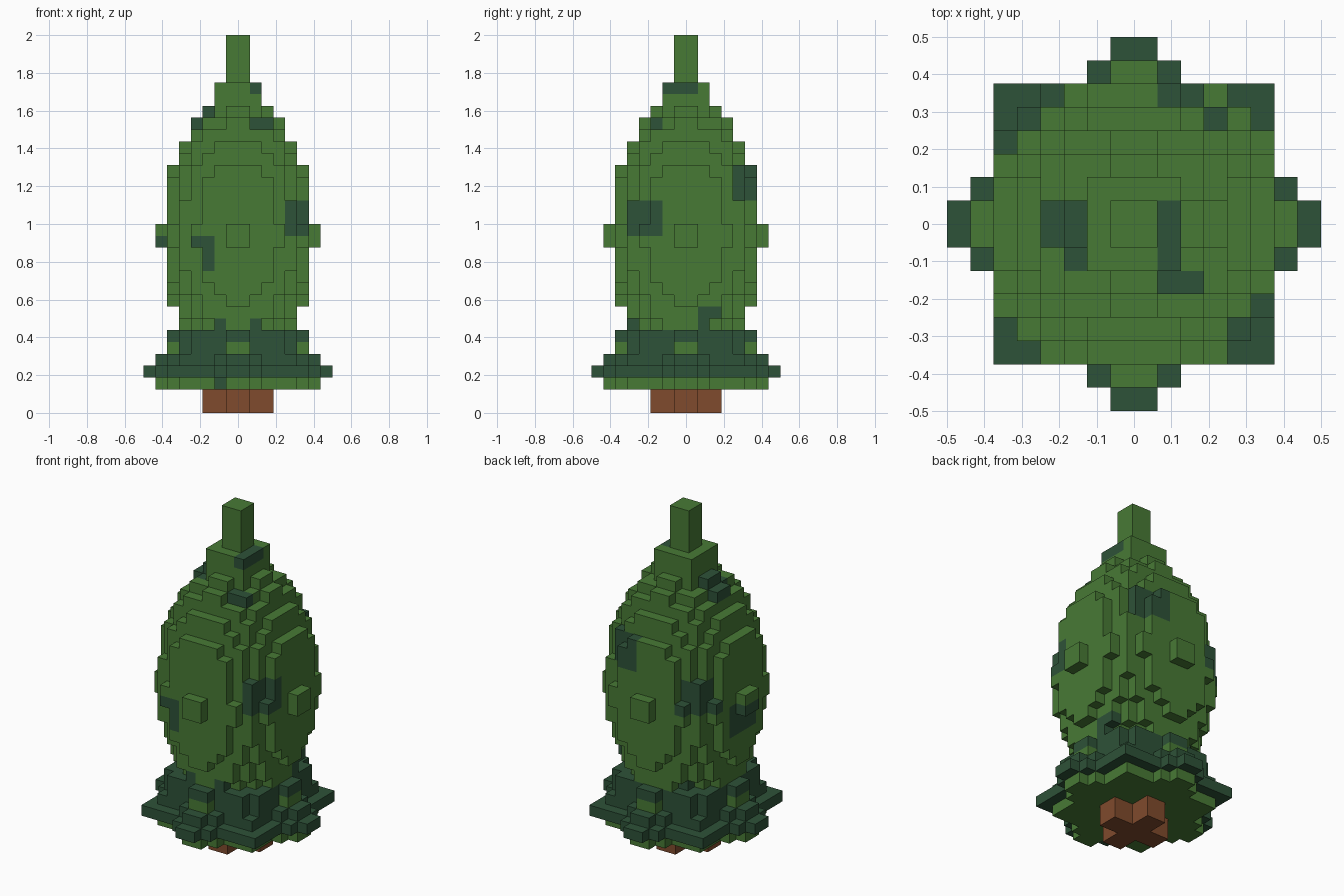
import bpy, bmesh, math
from mathutils import Vector

U = 1 / 16  # size of one cube cell

cube = bpy.data.objects.get("Cube")
if cube:
    bpy.data.objects.remove(cube, do_unlink=True)


def material(name, colour):
    m = bpy.data.materials.new(name)
    m.use_nodes = True
    m.diffuse_color = (*colour, 1)
    m.node_tree.nodes["Principled BSDF"].inputs["Base Color"].default_value = (*colour, 1)
    return m


LEAF, DARK, BARK = 0, 1, 2
materials = [
    material("leaf_green", (0.064, 0.195, 0.036)),
    material("dark_leaf_green", (0.027, 0.085, 0.040)),
    material("bark_brown", (0.216, 0.070, 0.026)),
]

# Dark leaf clumps as cell boxes: x range, y range, z range
CLUMPS = [
    ((-4, -2), (-7, -5), (14, 15)), ((-3, -2), (-7, -5), (12, 14)),
    ((4, 6), (-6, -2), (15, 18)), ((1, 4), (4, 6), (18, 21)),
    ((-6, -3), (3, 6), (15, 18)), ((-7, -5), (-2, 2), (12, 15)),
    ((1, 2), (-2, 1), (27, 28)), ((-4, -2), (-2, 1), (24, 26)),
    ((1, 3), (-3, -2), (24, 25)), ((3, 6), (1, 3), (8, 9)),
    ((3, 6), (1, 2), (7, 8)), ((-4, -2), (3, 6), (7, 8)),
    ((-2, -1), (-6, -3), (7, 8)), ((1, 2), (-6, -3), (7, 8)),
    ((-3, -1), (-7, -5), (2, 3)),
]

cells = {}  # cell index -> (part, colour)


def in_clump(c):
    return any(all(lo <= v < hi for v, (lo, hi) in zip(c, box)) for box in CLUMPS)


def fill(part, z_range, colour, inside):
    """Fill every cell of the layers whose centre passes the test."""
    for z in z_range:
        for x in range(-8, 8):
            for y in range(-8, 8):
                if inside(x + 0.5, y + 0.5, z):
                    c = (x, y, z)
                    cells[c] = (part, DARK if in_clump(c) else colour)


def star(base, swing):
    """Eight-pointed outline for the skirt layers."""
    return lambda x, y, z: math.hypot(x, y) <= base + swing * math.cos(8 * math.atan2(y, x))


def egg(x, y, z):
    """Body outline, slightly shorter below its middle."""
    dz = z + 0.5 - 15
    height = 11.6 if dz > 0 else 11.1
    return x * x + y * y <= 43 * (1 - (dz / height) ** 2)


def block(half):
    return lambda x, y, z: max(abs(x), abs(y)) < half


# Trunk with a cross-shaped section
fill("trunk", range(0, 2), BARK,
     lambda x, y, z: max(abs(x), abs(y)) < 3 and min(abs(x), abs(y)) < 1)

# Spreading skirt of low branches
fill("skirt", range(2, 3), LEAF, star(6.3, 0.6))
fill("skirt", range(3, 4), DARK, star(7.0, 0.9))
fill("skirt", range(4, 5), DARK, star(6.2, 0.9))
fill("skirt", range(5, 7), DARK, star(5.6, 0.6))
for x, y, z in list(cells):
    if z == 5 and max(abs(x + 0.5), abs(y + 0.5)) > 5 and min(abs(x + 0.5), abs(y + 0.5)) < 1:
        cells[x, y, z] = ("skirt", LEAF)

# Egg-shaped canopy, crown block and spire
fill("canopy", range(7, 26), LEAF, egg)
fill("crown", range(26, 28), LEAF, block(2))
fill("spire", range(28, 32), LEAF, block(1))


def build(part):
    """Make the outer faces of one part."""
    bm = bmesh.new()
    for c, (owner, colour) in cells.items():
        if owner != part:
            continue
        centre = Vector(c) + Vector((0.5, 0.5, 0.5))
        for axis in range(3):
            for sign in (-1, 1):
                n = Vector((0, 0, 0))
                n[axis] = sign
                if tuple(int(a + b) for a, b in zip(c, n)) in cells:
                    continue
                a = Vector((0, 0, 0))
                a[(axis + 1) % 3] = 0.5
                b = n.cross(a)
                mid = centre + n / 2
                corners = (mid - a - b, mid + a - b, mid + a + b, mid - a + b)
                face = bm.faces.new([bm.verts.new(p * U) for p in corners])
                face.material_index = colour
    bmesh.ops.remove_doubles(bm, verts=bm.verts[:], dist=U / 100)
    mesh = bpy.data.meshes.new(part)
    bm.to_mesh(mesh)
    bm.free()
    for m in materials:
        mesh.materials.append(m)
    bpy.context.collection.objects.link(bpy.data.objects.new(part, mesh))


for part in ("trunk", "skirt", "canopy", "crown", "spire"):
    build(part)
